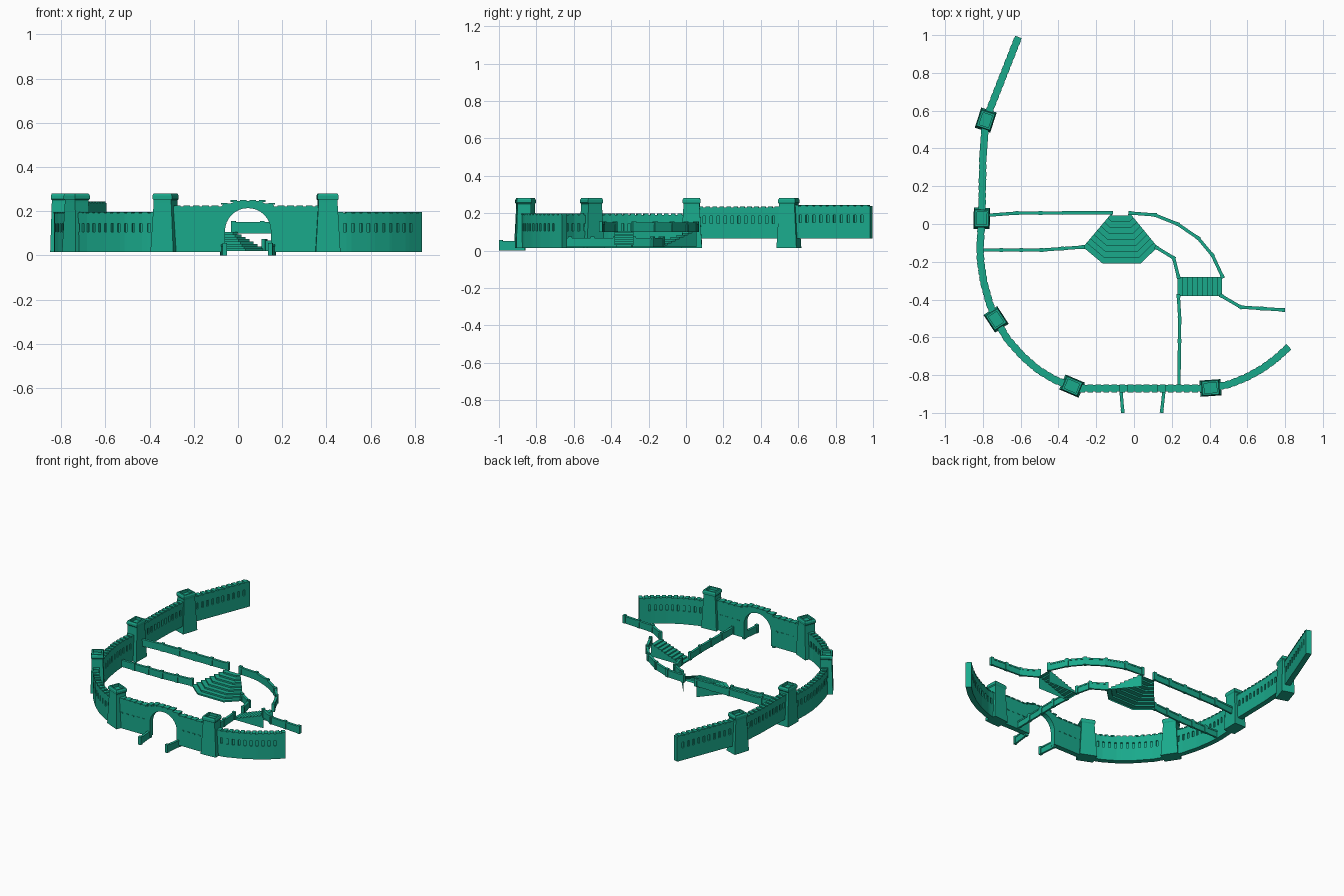
import bpy, bmesh, math
from mathutils import Vector, Matrix

if "Cube" in bpy.data.objects:
    bpy.data.objects.remove(bpy.data.objects["Cube"])

mat = bpy.data.materials.new("teal_stone")
mat.diffuse_color = (0.01, 0.40, 0.26, 1)
mat.use_nodes = True
mat.node_tree.nodes["Principled BSDF"].inputs["Base Color"].default_value = mat.diffuse_color


def finish(name, bm, normals=True):
    if normals:
        bmesh.ops.recalc_face_normals(bm, faces=bm.faces)
    me = bpy.data.meshes.new(name)
    bm.to_mesh(me)
    bm.free()
    me.materials.append(mat)
    ob = bpy.data.objects.new(name, me)
    bpy.context.collection.objects.link(ob)
    return ob


def add_box(bm, center, size, angle=0.0):
    m = Matrix.Translation(center) @ Matrix.Rotation(angle, 4, 'Z') @ Matrix.Diagonal((*size, 1))
    bmesh.ops.create_cube(bm, size=1, matrix=m)


def sample(pts, d):
    # point and direction at distance d along a polyline
    for a, b in zip(pts, pts[1:]):
        length = (b - a).length
        if d <= length + 1e-6:
            break
        d -= length
    return a + (b - a) * min(1, d / length)


def curtain_wall(name, pts, z0, z1, slit_z, thick=0.036):
    # swept wall with recessed arrow slits and shallow battlements
    pts = [Vector(p) for p in pts]
    total = sum((b - a).length for a, b in zip(pts, pts[1:]))
    n = max(1, round(total / 0.038))
    dists = [0]
    for i in range(n):
        dists += [total * (i + 0.64) / n, total * (i + 1) / n]
    bm = bmesh.new()
    levels = [z0, slit_z[0], slit_z[1], z1 - 0.006]
    cols = []
    for d in dists:
        p = sample(pts, d)
        t = sample(pts, min(total, d + 0.03)) - sample(pts, max(0, d - 0.03))
        nrm = Vector((-t.y, t.x)).normalized() * thick / 2
        cols.append([[bm.verts.new((*(p + s * nrm), z)) for z in levels] for s in (1, -1)])
    slits = []
    for i in range(len(cols) - 1):
        a, b = cols[i], cols[i + 1]
        for s in (0, 1):
            for k in range(3):
                f = bm.faces.new((a[s][k], b[s][k], b[s][k + 1], a[s][k + 1]))
                if k == 1 and i % 2 and 2 < i < len(cols) - 3:
                    slits.append(f)
        bm.faces.new((a[0][0], a[1][0], b[1][0], b[0][0]))
        bm.faces.new((a[0][3], a[1][3], b[1][3], b[0][3]))
    for c in (cols[0], cols[-1]):
        bm.faces.new(c[0] + c[1][::-1])
    bmesh.ops.recalc_face_normals(bm, faces=bm.faces)
    for f in slits:
        nrm = f.normal.copy()
        g = bmesh.ops.extrude_discrete_faces(bm, faces=[f])["faces"][0]
        bmesh.ops.translate(bm, verts=g.verts, vec=-nrm * 0.009)
    # merlons
    for i in range(0, len(cols) - 1, 2):
        a, b = dists[i], dists[i + 1]
        p, q = sample(pts, a), sample(pts, b)
        c = (p + q) / 2
        add_box(bm, (c.x, c.y, z1 - 0.004), ((q - p).length, thick + 0.004, 0.008),
                math.atan2(q.y - p.y, q.x - p.x))
    return finish(name, bm, False)


def tower(name, x, y, angle):
    # tapered body, flared cap, sunken roof
    rings = [(.056, .043, .015), (.043, .036, .24), (.043, .036, .25), (.048, .040, .256),
             (.048, .040, .270), (.043, .036, .28), (.033, .026, .28), (.033, .026, .262)]
    bm = bmesh.new()
    m = Matrix.Translation((x, y, 0)) @ Matrix.Rotation(math.radians(angle), 4, 'Z')
    vs = [[bm.verts.new(m @ Vector((sx * a, sy * b, z)))
           for sx, sy in ((-1, -1), (1, -1), (1, 1), (-1, 1))] for a, b, z in rings]
    for r, s in zip(vs, vs[1:]):
        for i in range(4):
            j = (i + 1) % 4
            bm.faces.new((r[i], r[j], s[j], s[i]))
    bm.faces.new(vs[0][::-1])
    bm.faces.new(vs[-1])
    return finish(name, bm)


def low_wall(name, pts, z0, z1, spacing=0.125):
    # parapet with coping and posts
    pts = [Vector(p) for p in pts]
    bm = bmesh.new()
    for k, (a, b) in enumerate(zip(pts, pts[1:])):
        d, c = b - a, (a + b) / 2
        ang = math.atan2(d.y, d.x)
        add_box(bm, (c.x, c.y, (z0 + z1) / 2), (d.length, 0.012, z1 - z0), ang)
        add_box(bm, (c.x, c.y, z1 - 0.005), (d.length, 0.017, 0.010), ang)
        n = max(1, round(d.length / spacing))
        for i in range(0 if k == 0 else 1, n + 1):
            p = a + d * i / n
            add_box(bm, (p.x, p.y, (z0 + z1 + 0.006) / 2), (0.02, 0.02, z1 - z0 + 0.006), ang)
    return finish(name, bm)


def stairs(name, low, high, n, z0, z1):
    # open-bottomed flight: nested step lines from low to high, solid cheeks
    low, high = [Vector(p) for p in low], [Vector(p) for p in high]
    bm = bmesh.new()
    h = (z1 - z0) / n

    def ring(t, z):
        return [bm.verts.new((*a.lerp(b, t), z)) for a, b in zip(low, high)]
    prev = ring(0, z0)
    for k in range(n):
        z = z0 + h * (k + 1)
        for cur in (ring(k / n, z), ring((k + 1) / n, z)):
            for i in range(len(low) - 1):
                bm.faces.new((prev[i], prev[i + 1], cur[i + 1], cur[i]))
            old, prev = prev, cur
        for e in (0, -1):
            base = [bm.verts.new((v.co.x, v.co.y, z0)) for v in (old[e], prev[e])]
            bm.faces.new((base[0], base[1], prev[e], old[e]))
    return finish(name, bm)


# outer curtain walls
SL = (0.105, 0.145)
curtain_wall("east_curtain_wall", [(.82, -.65), (.755, -.71), (.68, -.765), (.60, -.81),
             (.50, -.85), (.40, -.868)], .015, .197, SL)
curtain_wall("southwest_curtain_wall", [(-.33, -.86), (-.42, -.825), (-.51, -.77), (-.59, -.70),
             (-.67, -.61), (-.73, -.51)], .015, .197, SL)
curtain_wall("west_curtain_wall", [(-.73, -.51), (-.765, -.42), (-.795, -.31), (-.812, -.20),
             (-.815, -.12), (-.806, .03)], .015, .197, SL)
curtain_wall("northwest_curtain_wall", [(-.806, .03), (-.80, .35), (-.785, .55)], .065, .235, (.145, .185))
curtain_wall("north_curtain_wall", [(-.785, .55), (-.612, .99)], .065, .243, (.15, .19))

# towers
for nm, x, y, a in (("southeast", .405, -.868, 4), ("south", -.328, -.858, -23),
                    ("southwest", -.73, -.505, -57), ("west", -.806, .03, 89),
                    ("northwest", -.785, .55, 72)):
    tower(nm + "_tower", x, y, a)

# gate wall with round arch and raised crown
gx, r, zc = 0.045, 0.104, 0.11
prof = [(-.33, .015), (gx - r, .015)]
prof += [(gx - r * math.cos(math.pi * i / 16), zc + r * math.sin(math.pi * i / 16)) for i in range(17)]
prof += [(gx + r, .015), (.405, .015), (.405, .221), (.165, .221), (.155, .233), (.12, .236), (.10, .246),
         (-.01, .246), (-.03, .236), (-.065, .233), (-.075, .221), (-.33, .221)]
bm = bmesh.new()
face = bm.faces.new([bm.verts.new((x, -.888, z)) for x, z in prof])
ext = bmesh.ops.extrude_face_region(bm, geom=[face])["geom"]
bmesh.ops.translate(bm, verts=[v for v in ext if isinstance(v, bmesh.types.BMVert)], vec=(0, .036, 0))
bmesh.ops.triangulate(bm, faces=[f for f in bm.faces if len(f.verts) > 4])
for i in range(16):
    x = -.275 + i * .0427
    crown = abs(x - gx)
    top = .221 if crown > .12 else (.234 if crown > .075 else .246)
    add_box(bm, (x, -.87, top), (.03, .042, .008))
    if crown > r + .02:
        for y in (-.888, -.852):
            add_box(bm, (x, y, .125), (.018, .006, .007))
finish("gate_wall", bm)

# gate approach walls
low_wall("gate_left_wing", [(-.07, -.87), (-.06, -.99)], 0, .05)
low_wall("gate_right_wing", [(.16, -.87), (.147, -.99)], 0, .05)

# upper terrace parapets
UZ, LZ = (.10, .15), (.02, .068)
low_wall("upper_west_parapet", [(-.79, .045), (-.62, .058), (-.12, .06)], *UZ)
low_wall("upper_east_parapet", [(-.02, .058), (.11, .048), (.23, 0), (.34, -.075), (.415, -.165),
         (.468, -.278)], *UZ)
low_wall("upper_far_east_parapet", [(.462, -.38), (.565, -.44), (.79, -.455)], *UZ)

# lower courtyard walls
low_wall("lower_west_wall", [(-.81, -.138), (-.49, -.138), (-.27, -.122)], *LZ)
low_wall("lower_middle_wall", [(.12, -.125), (.21, -.18), (.235, -.28)], *LZ)
low_wall("lower_south_wall", [(.235, -.38), (.242, -.5), (.238, -.86)], *LZ)

# staircases
stairs("fan_stairs", [(-.27, -.122), (-.165, -.21), (.035, -.21), (.125, -.122)],
       [(-.12, .055), (-.115, .045), (-.03, .045), (-.02, .055)], 8, .02, .105)
stairs("side_stairs", [(.23, -.28), (.23, -.382)], [(.465, -.28), (.465, -.382)], 9, .02, .105)
